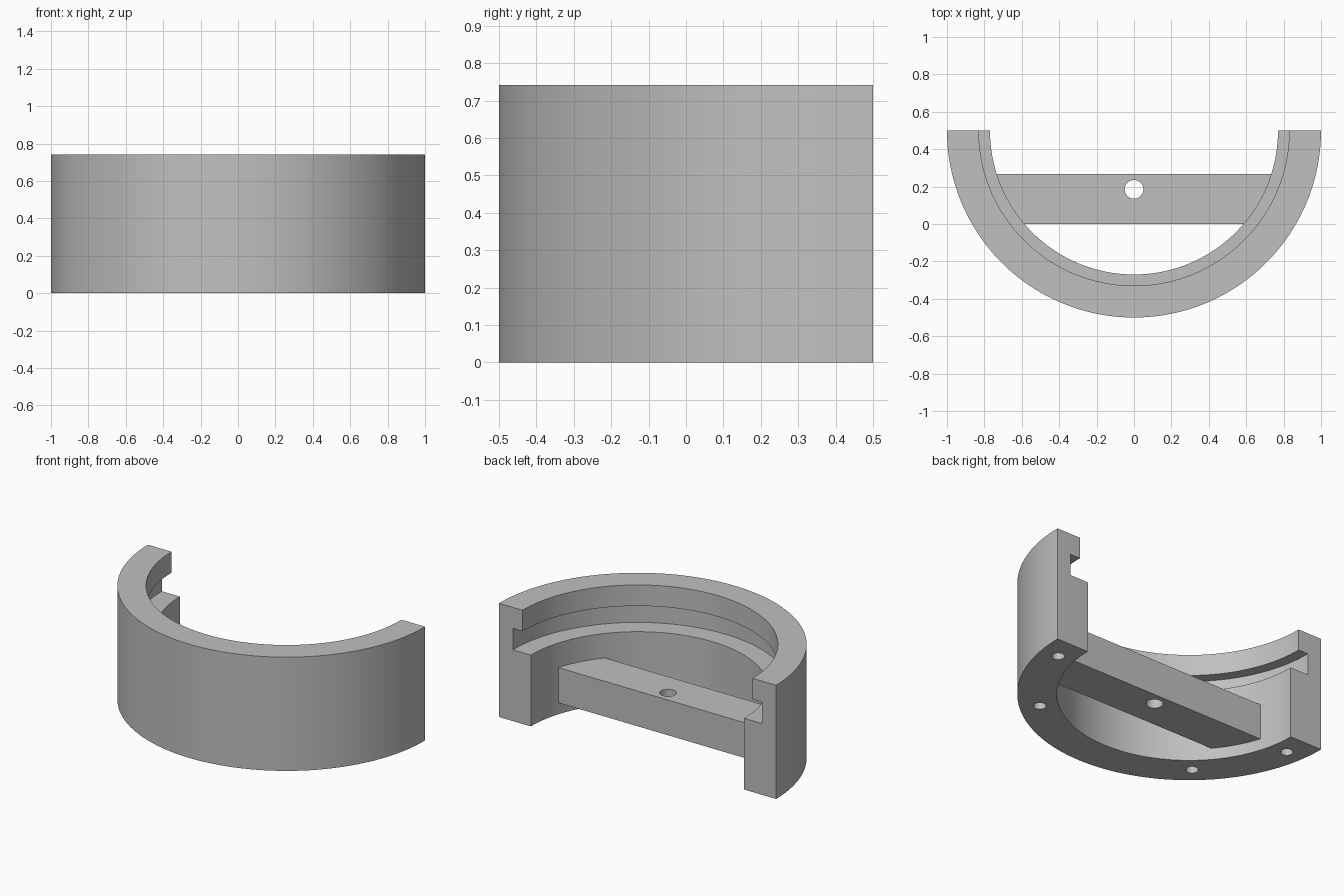
import bpy, bmesh
from math import sin, cos, asin, pi, radians
from mathutils import Matrix

if "Cube" in bpy.data.objects:
    bpy.data.objects.remove(bpy.data.objects["Cube"], do_unlink=True)

CY = 0.5            # y of the ring axis
HEIGHT = 0.742
BORE = 0.77

grey = bpy.data.materials.new("plain_grey")
grey.use_nodes = True
GREY = (0.53, 0.53, 0.53, 1)
grey.diffuse_color = GREY
grey.node_tree.nodes["Principled BSDF"].inputs["Base Color"].default_value = GREY


def make_object(name, bm):
    bmesh.ops.recalc_face_normals(bm, faces=bm.faces)
    mesh = bpy.data.meshes.new(name)
    bm.to_mesh(mesh)
    bm.free()
    mesh.materials.append(grey)
    obj = bpy.data.objects.new(name, mesh)
    bpy.context.collection.objects.link(obj)
    return obj


def select(obj):
    bpy.ops.object.select_all(action='DESELECT')
    obj.select_set(True)
    bpy.context.view_layer.objects.active = obj


def drill(obj, holes):
    """Cut vertical round holes given as (x, y, radius, z_low, z_high)."""
    bm = bmesh.new()
    for x, y, r, z0, z1 in holes:
        bmesh.ops.create_cone(bm, cap_ends=True, segments=32, radius1=r, radius2=r,
                              depth=z1 - z0, matrix=Matrix.Translation((x, y, (z0 + z1) / 2)))
    cutter = make_object("hole_cutter", bm)
    cutter.hide_render = True
    mod = obj.modifiers.new("holes", 'BOOLEAN')
    mod.operation = 'DIFFERENCE'
    mod.solver = 'EXACT'
    mod.object = cutter
    select(obj)
    bpy.ops.object.modifier_apply(modifier=mod.name)
    bpy.data.objects.remove(cutter, do_unlink=True)


def smooth(obj):
    select(obj)
    bpy.ops.object.shade_smooth_by_angle(angle=radians(30))


# Half ring: stepped, grooved section swept through a half turn
section = [(1, 0), (1, HEIGHT), (0.83, HEIGHT), (0.83, 0.605),
           (0.9, 0.605), (0.9, 0.465), (BORE, 0.465), (BORE, 0)]
STEPS = 96
bm = bmesh.new()
rows = []
for i in range(STEPS + 1):
    a = pi + pi * i / STEPS
    rows.append([bm.verts.new((r * cos(a), CY + r * sin(a), z)) for r, z in section])
for a, b in zip(rows, rows[1:]):
    for j in range(len(section)):
        k = (j + 1) % len(section)
        bm.faces.new((a[j], a[k], b[k], b[j]))
bm.faces.new(rows[0])
bm.faces.new(rows[-1])
ring = make_object("half_ring", bm)

# Blind screw holes in the underside
screws = []
for side in (1, -1):
    for angle in (10, 49):
        a = radians(angle)
        screws.append((side * 0.88 * cos(a), CY - 0.88 * sin(a), 0.037, -0.1, 0.3))
drill(ring, screws)
smooth(ring)

# Crossbar: straight sides, ends curved to seat in the bore
R = BORE + 0.002
a0, a1 = -asin(0.5 / R), -asin(0.232 / R)
arc = [a0 + (a1 - a0) * i / 16 for i in range(17)]
outline = [(R * cos(a), CY + R * sin(a)) for a in arc]
outline += [(-x, y) for x, y in reversed(outline)]
bm = bmesh.new()
base = bm.faces.new([bm.verts.new((x, y, 0.075)) for x, y in outline])
top = bmesh.ops.extrude_face_region(bm, geom=[base], use_keep_orig=True)
bmesh.ops.translate(bm, vec=(0, 0, 0.23),
                    verts=[v for v in top["geom"] if isinstance(v, bmesh.types.BMVert)])
bar = make_object("crossbar", bm)
drill(bar, [(0, 0.185, 0.05, -0.1, 0.5)])
smooth(bar)
